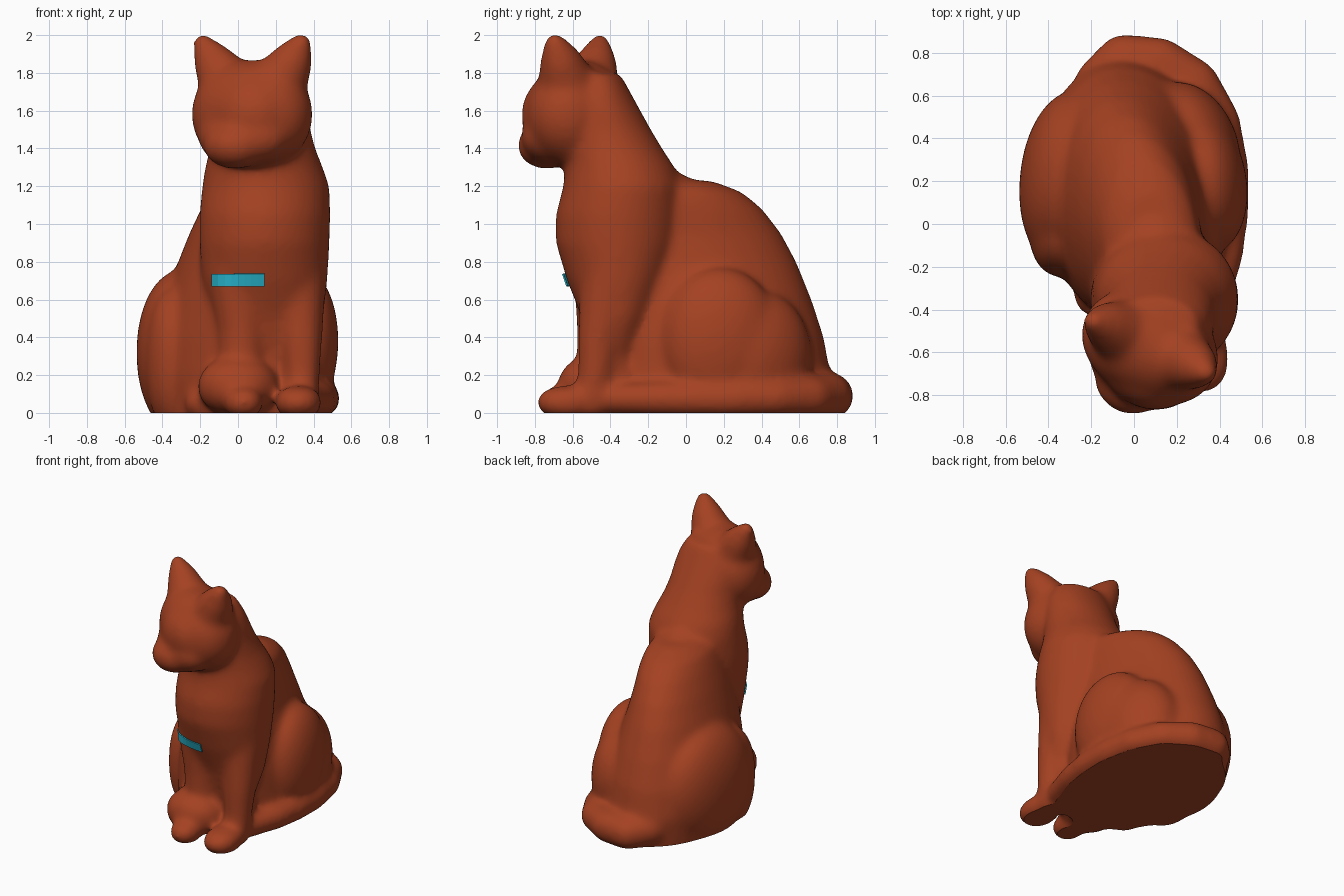
import bpy
import bmesh
import math
from mathutils import Vector, Matrix
from mathutils.bvhtree import BVHTree

default_cube = bpy.data.objects.get("Cube")
if default_cube:
    bpy.data.objects.remove(default_cube, do_unlink=True)


def make_material(name, colour):
    material = bpy.data.materials.new(name)
    material.use_nodes = True
    material.diffuse_color = (*colour, 1)
    shader = material.node_tree.nodes["Principled BSDF"]
    shader.inputs["Base Color"].default_value = (*colour, 1)
    shader.inputs["Roughness"].default_value = 0.6
    return material


def make_object(name, bm, material):
    mesh = bpy.data.meshes.new(name)
    bm.to_mesh(mesh)
    mesh.materials.append(material)
    obj = bpy.data.objects.new(name, mesh)
    bpy.context.collection.objects.link(obj)
    return obj


def signed_power(value, power):
    return math.copysign(abs(value) ** power, value)


def add_blob(bm, centre, radii, turn=0, power=1):
    """Ellipsoid; a power below one makes it boxier."""
    created = bmesh.ops.create_icosphere(bm, subdivisions=4, radius=1)
    rotation = Matrix.Rotation(math.radians(turn), 3, "Z")
    for vert in created["verts"]:
        local = [signed_power(c, power) * r for c, r in zip(vert.co, radii)]
        vert.co = rotation @ Vector(local) + Vector(centre)


def add_chain(bm, nodes, steps=8):
    """Tapered limb: overlapping balls between nodes (x, y, z, radius)."""
    for start, end in zip(nodes, nodes[1:]):
        for step in range(steps + 1):
            node = Vector(start).lerp(Vector(end), step / steps)
            created = bmesh.ops.create_icosphere(bm, subdivisions=3, radius=node[3])
            bmesh.ops.translate(bm, verts=created["verts"], vec=node[:3])


def add_loft(bm, slices, turn=0, sides=40):
    """Stack of level ovals (z, x min, x max, y min, y max)."""
    rings = []
    rotation = Matrix.Rotation(math.radians(turn), 3, "Z")
    for z, x_min, x_max, y_min, y_max in slices:
        ring = []
        for i in range(sides):
            angle = math.tau * i / sides
            x = math.cos(angle) * (x_max - x_min) / 2
            y = math.sin(angle) * (y_max - y_min) / 2
            middle = Vector(((x_min + x_max) / 2, (y_min + y_max) / 2, z))
            ring.append(bm.verts.new(rotation @ Vector((x, y, 0)) + middle))
        rings.append(ring)
    for low, high in zip(rings, rings[1:]):
        for i in range(sides):
            j = (i + 1) % sides
            bm.faces.new((low[i], low[j], high[j], high[i]))
    bm.faces.new(rings[0][::-1])
    bm.faces.new(rings[-1])


terracotta = make_material("terracotta", (0.375, 0.054, 0.016))
teal = make_material("teal", (0.023, 0.51, 0.67))

form = bmesh.new()

# Rear torso, slanting back to the rump
add_loft(form, [
    (-.06, -.42, .42, -.5, .75),
    (.2, -.45, .43, -.5, .77),
    (.4, -.43, .42, -.5, .735),
    (.6, -.38, .38, -.5, .67),
    (.8, -.31, .33, -.5, .59),
    (.95, -.25, .31, -.5, .51),
    (1.08, -.19, .31, -.48, .41),
    (1.17, -.14, .3, -.45, .3),
    (1.23, -.05, .25, -.4, .14),
], turn=9)

# Chest, shoulders and neck
add_loft(form, [
    (-.06, .03, .36, -.48, -.15),
    (.3, -.06, .39, -.5, -.26),
    (.5, -.14, .45, -.55, -.17),
    (.7, -.19, .475, -.63, -.09),
    (.9, -.205, .485, -.69, -.03),
    (1.05, -.205, .49, -.69, -.02),
    (1.2, -.19, .485, -.65, -.02),
    (1.3, -.175, .45, -.64, -.06),
    (1.4, -.15, .41, -.65, -.125),
    (1.5, -.14, .385, -.66, -.185),
    (1.6, -.15, .375, -.65, -.24),
    (1.7, -.14, .35, -.62, -.295),
    (1.8, -.1, .29, -.58, -.35),
])

# Withers, easing the neck into the back
add_chain(form, [(.12, -.3, 1.2, .18), (.08, .1, .98, .21)])

# Haunches and the knee on the right side
add_blob(form, (-.295, .21, .32), (.24, .42, .44), turn=-6, power=.97)
add_blob(form, (-.33, -.03, .28), (.16, .22, .38), power=.88)
add_blob(form, (.33, .18, .38), (.2, .32, .39), turn=6, power=.97)
add_blob(form, (.27, .38, .3), (.21, .3, .35), turn=25)

# Forelegs
add_chain(form, [(.31, -.4, .75, .16), (.335, -.46, .4, .115),
                 (.34, -.48, .2, .095), (.33, -.5, .06, .1)])
add_chain(form, [(0, -.43, .75, .17), (.02, -.45, .45, .13), (.02, -.46, .15, .12)])

# Paws, and the rounded form over the right paw
add_blob(form, (.32, -.63, .055), (.125, .16, .09), power=.9)
add_blob(form, (.03, -.66, .055), (.105, .125, .085), power=.9)
add_blob(form, (0, -.5, .14), (.215, .18, .16), power=.95)
add_blob(form, (-.2, -.33, .05), (.085, .1, .085))

# Tail wrapped round the left side
add_chain(form, [(-.16, .66, .11, .12), (-.05, .765, .09, .125), (.12, .755, .09, .12),
                 (.29, .66, .085, .11), (.4, .48, .08, .1), (.445, .25, .075, .097),
                 (.445, .05, .075, .095), (.42, -.15, .075, .092), (.36, -.38, .075, .08)])

# Head, turned a little to its right
head_turn = -27
add_blob(form, (.075, -.575, 1.58), (.335, .25, .29), head_turn, power=.96)
add_blob(form, (.06, -.69, 1.58), (.22, .17, .21), head_turn)
add_blob(form, (-.02, -.74, 1.415), (.17, .15, .125), head_turn)
add_blob(form, (.03, -.68, 1.46), (.26, .17, .16), head_turn)

# Ears, broad at the foot
add_chain(form, [(-.03, -.52, 1.7, .17), (-.125, -.475, 1.85, .11), (-.19, -.455, 1.96, .052)])
add_chain(form, [(.19, -.62, 1.7, .17), (.28, -.66, 1.85, .115), (.335, -.695, 1.96, .056)])

# Merge the forms into one smooth skin
body = make_object("cat_body", form, terracotta)
remesh = body.modifiers.new("merge", "REMESH")
remesh.mode = "VOXEL"
remesh.voxel_size = 0.016
soften = body.modifiers.new("soften", "SMOOTH")
soften.factor = 0.5
soften.iterations = 40
bpy.context.view_layer.update()
graph = bpy.context.evaluated_depsgraph_get()
skin = bmesh.new()
skin.from_mesh(body.evaluated_get(graph).to_mesh())
body.modifiers.clear()

# Flat base on the ground, with a crisp rim
bmesh.ops.bisect_plane(skin, geom=skin.verts[:] + skin.edges[:] + skin.faces[:],
                       plane_co=(0, 0, 0), plane_no=(0, 0, -1), clear_outer=True)
rim = [edge for edge in skin.edges if edge.is_boundary]
base = bmesh.ops.holes_fill(skin, edges=rim, sides=0)
bmesh.ops.triangulate(skin, faces=base["faces"])
bmesh.ops.recalc_face_normals(skin, faces=skin.faces[:])
for edge in rim:
    edge.smooth = False
skin.to_mesh(body.data)
surface = BVHTree.FromBMesh(skin)

# Thin band lying on the chest
band_bm = bmesh.new()
columns = []
segments = 8
for i in range(segments + 1):
    x = -0.14 + 0.28 * i / segments
    column = []
    for z in (0.67, 0.735):
        hit = surface.ray_cast(Vector((x, -2, z)), Vector((0, 1, 0)))[0]
        column.append(band_bm.verts.new((x, hit.y - 0.018, z)))
    columns.append(column)
for left, right in zip(columns, columns[1:]):
    band_bm.faces.new((left[0], right[0], right[1], left[1]))
band = make_object("chest_band", band_bm, teal)
thickness = band.modifiers.new("thickness", "SOLIDIFY")
thickness.thickness = 0.008

# Smooth shading on the skin
bpy.ops.object.select_all(action="DESELECT")
body.select_set(True)
bpy.context.view_layer.objects.active = body
bpy.ops.object.shade_smooth_by_angle(angle=math.radians(50), keep_sharp_edges=True)
